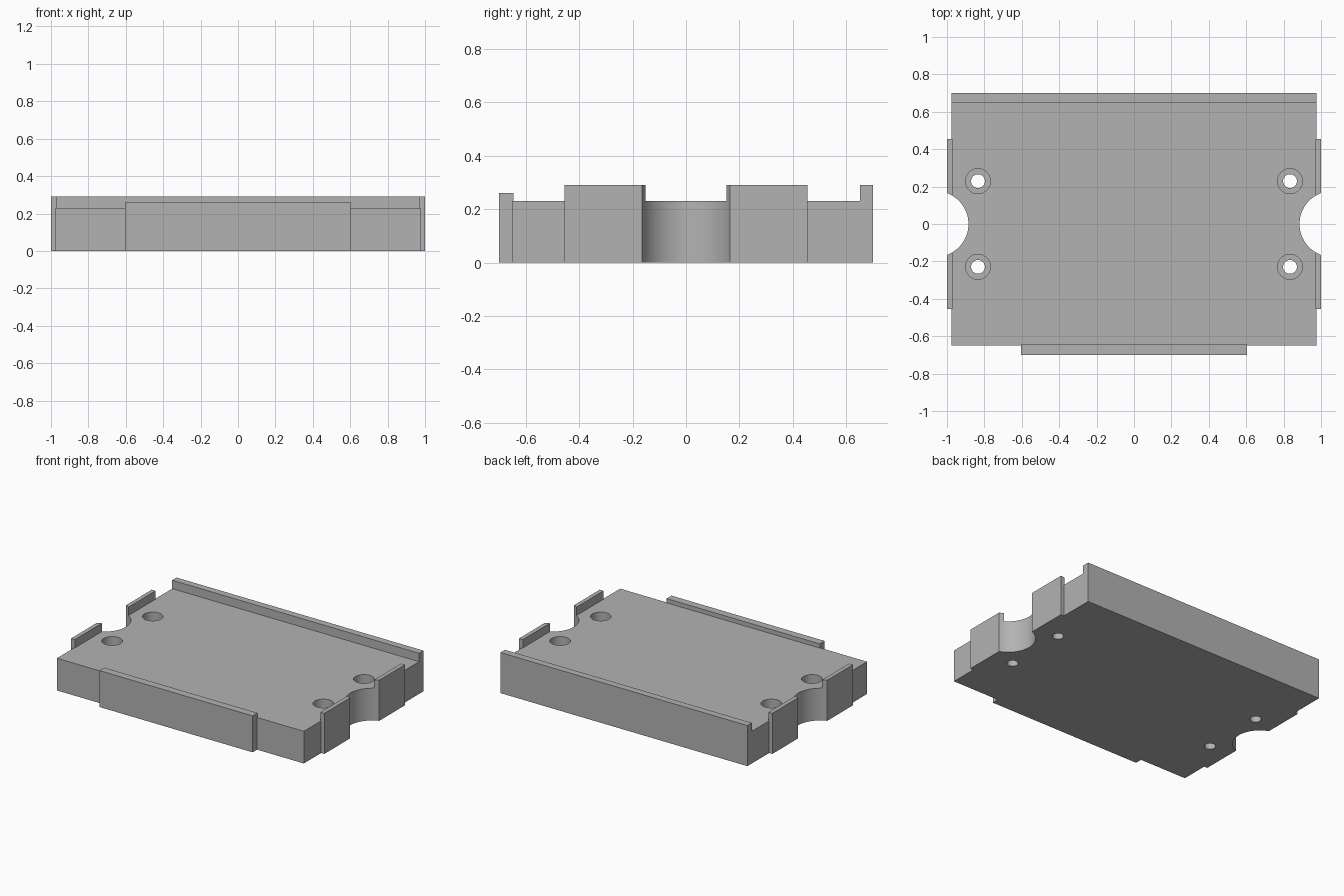
import bpy
from math import radians

cube = bpy.data.objects.get("Cube")
if cube:
    bpy.data.objects.remove(cube, do_unlink=True)

grey = bpy.data.materials.new("plain grey")
grey.use_nodes = True
colour = (0.45, 0.45, 0.45, 1)
grey.diffuse_color = colour
grey.node_tree.nodes["Principled BSDF"].inputs["Base Color"].default_value = colour


def prism(name, profile, x0, x1):
    """Extrude a closed (y, z) profile along x."""
    n = len(profile)
    verts = [(x, y, z) for x in (x0, x1) for y, z in profile]
    faces = [tuple(reversed(range(n))), tuple(range(n, 2 * n))]
    faces += [(i, (i + 1) % n, n + (i + 1) % n, n + i) for i in range(n)]
    mesh = bpy.data.meshes.new(name)
    mesh.from_pydata(verts, [], faces)
    mesh.materials.append(grey)
    obj = bpy.data.objects.new(name, mesh)
    bpy.context.collection.objects.link(obj)
    return obj


def box(name, x0, x1, y0, y1, height):
    return prism(name, [(y0, 0), (y1, 0), (y1, height), (y0, height)], x0, x1)


def cutter(x, y, radius, bottom, sides):
    bpy.ops.mesh.primitive_cylinder_add(
        vertices=sides, radius=radius, depth=1, location=(x, y, bottom + 0.5))
    obj = bpy.context.object
    obj.name = "cutter"
    obj.hide_render = True
    obj.data.materials.append(grey)
    return obj


def cut(obj, tools):
    """Subtract the tools, then smooth only the curved walls."""
    bpy.ops.object.select_all(action='DESELECT')
    bpy.context.view_layer.objects.active = obj
    obj.select_set(True)
    for tool in tools:
        mod = obj.modifiers.new("cut", 'BOOLEAN')
        mod.operation = 'DIFFERENCE'
        mod.solver = 'EXACT'
        mod.object = tool
        bpy.ops.object.modifier_apply(modifier=mod.name)
    bpy.ops.object.shade_smooth_by_angle(angle=radians(30))


# Base plate with the raised lip along its back edge
plate = prism("base_plate", [(-0.65, 0), (0.7, 0), (0.7, 0.29), (0.65, 0.29),
                             (0.65, 0.23), (-0.65, 0.23)], -0.975, 0.975)

# Shorter lip on the front edge
box("front_lip", -0.605, 0.605, -0.7, -0.645, 0.26)

# Round side notches, stepped screw holes and side lips
notches, holes, lips = [], [], []
for side in (-1, 1):
    notch = cutter(side * 1.061, 0, 0.176, -0.3, 96)
    notches.append(notch)
    for end, label in ((-1, "front"), (1, "back")):
        x, y = side * 0.834, end * 0.229
        holes.append(cutter(x, y, 0.037, -0.3, 32))
        holes.append(cutter(x, y, 0.067, 0.10, 48))
        xs = sorted((side * 0.97, side))
        ys = sorted((end * 0.1, end * 0.455))
        name = ("left" if side > 0 else "right") + "_" + label + "_side_lip"
        lips.append((box(name, *xs, *ys, 0.29), notch))

cut(plate, notches + holes)
for lip, notch in lips:
    cut(lip, [notch])

for tool in notches + holes:
    bpy.data.objects.remove(tool, do_unlink=True)
